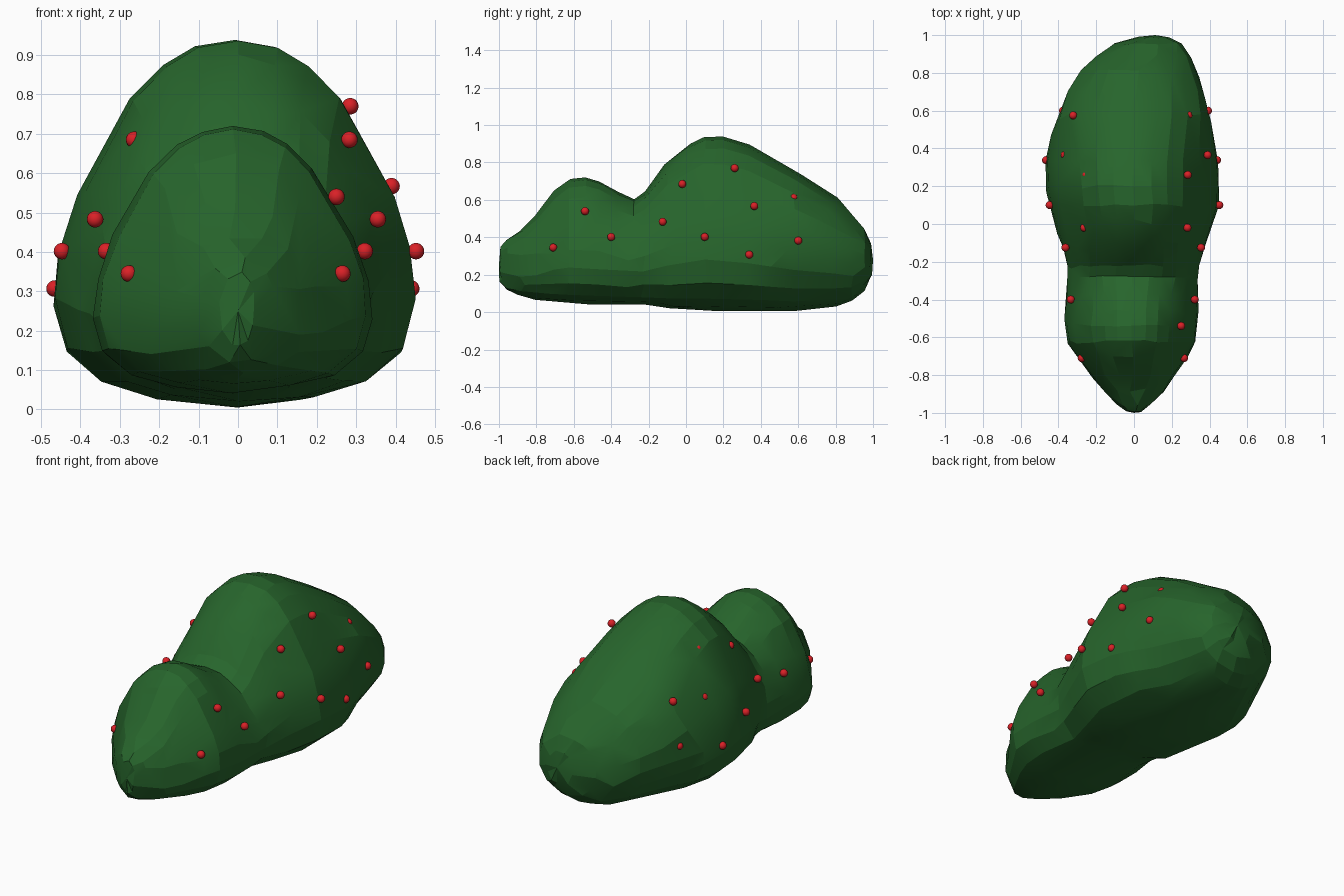
import bpy, bmesh, math, random
from mathutils import Vector

if "Cube" in bpy.data.objects:
    bpy.data.objects.remove(bpy.data.objects["Cube"])

random.seed(4)


def material(name, rgb):
    m = bpy.data.materials.new(name)
    m.diffuse_color = (*rgb, 1)
    m.use_nodes = True
    m.node_tree.nodes["Principled BSDF"].inputs["Base Color"].default_value = m.diffuse_color
    return m


green = material("leaf_green", (0.02, 0.13, 0.025))
red = material("berry_red", (0.7, 0.015, 0.02))

# Right half of the cross-section: (height fraction, half-width fraction)
section = [(0, 0), (.025, .42), (.07, .72), (.16, .93), (.29, 1), (.43, .97), (.58, .87),
           (.72, .72), (.84, .58), (.93, .4), (.98, .22), (1, 0)]

# Stations: y, bottom z, top z, half width, centre x, roundness
stations = [
    (-.99, .16, .35, .045, 0, 1), (-.95, .115, .39, .10, 0, 1), (-.88, .085, .445, .17, 0, .7),
    (-.80, .065, .52, .23, -.01, .3), (-.70, .055, .65, .295, -.012, 0),
    (-.62, .047, .71, .34, -.014, 0), (-.54, .043, .72, .352, -.015, 0),
    (-.46, .04, .70, .353, -.012, 0), (-.37, .04, .645, .353, -.01, .1),
    (-.28, .04, .603, .355, -.008, .4), (-.22, .04, .645, .357, -.005, .4),
    (-.13, .03, .765, .38, -.003, .2), (-.07, .014, .83, .40, -.003, .1),
    (.02, .01, .90, .425, 0, 0), (.10, .008, .938, .45, 0, 0), (.20, .005, .94, .46, -.008, 0),
    (.33, .003, .90, .46, -.01, .05), (.46, .003, .83, .442, -.008, .3),
    (.58, .006, .76, .405, 0, .8), (.70, .018, .68, .362, .01, 1), (.81, .032, .61, .31, .025, 1),
    (.89, .06, .525, .25, .05, 1), (.95, .115, .45, .18, .075, 1), (.985, .18, .37, .09, .10, 1),
]


def ring(bm, y, z0, z1, w, cx, rnd):
    pts = []
    for t, f in section:
        e = 2 * math.sqrt(max(t * (1 - t), 0))
        pts.append((f + (e - f) * rnd, t))
    pts += [(-f, t) for f, t in pts[-2:0:-1]]
    j = .007
    return [bm.verts.new((cx + f * w + random.uniform(-j, j) * .4,
                          y + random.uniform(-j, j),
                          z0 + t * (z1 - z0) + random.uniform(-j, j) * .3)) for f, t in pts]


# Two-humped bush: one loft with a pinched waist between the humps
bm = bmesh.new()
rings = [ring(bm, *s) for s in stations]
n = len(rings[0])
for a, b in zip(rings, rings[1:]):
    for i in range(n):
        k = (i + 1) % n
        bm.faces.new((a[i], a[k], b[k], b[i]))
for r, tip in ((rings[0], (0, -1, .25)), (rings[-1], (.11, 1, .28))):
    v = bm.verts.new(tip)
    for i in range(n):
        bm.faces.new((r[i], r[(i + 1) % n], v))
bmesh.ops.recalc_face_normals(bm, faces=bm.faces)
me = bpy.data.meshes.new("bush")
bm.to_mesh(me)
bm.free()
bush = bpy.data.objects.new("bush", me)
bpy.context.collection.objects.link(bush)
me.materials.append(green)
dec = bush.modifiers.new("irregular_facets", 'DECIMATE')
dec.ratio = .6
bpy.context.view_layer.objects.active = bush
bush.select_set(True)
bpy.ops.object.modifier_apply(modifier=dec.name)
bpy.ops.object.shade_smooth_by_angle(angle=math.radians(14))

# Berries: y, z, right x, left x
berries = [
    (-.71, .345, .265, -.277), (-.54, .54, .25, -.225), (-.40, .402, .322, -.335),
    (-.125, .483, .355, -.363), (-.02, .685, .283, -.264), (.10, .402, .452, -.447),
    (.26, .77, .285, -.253), (.365, .567, .39, -.367), (.338, .307, .44, -.466),
    (.575, .61, .288, -.322), (.60, .382, .392, -.376),
]
berry_mesh = bpy.data.meshes.new("berry")
bm = bmesh.new()
bmesh.ops.create_uvsphere(bm, u_segments=16, v_segments=10, radius=.021)
for f in bm.faces:
    f.smooth = True
bm.to_mesh(berry_mesh)
bm.free()
berry_mesh.materials.append(red)
for i, (y, z, xr, xl) in enumerate(berries):
    for side, x in (("right", xr), ("left", xl)):
        o = bpy.data.objects.new(f"berry_{side}_{i + 1}", berry_mesh)
        o.location = Vector((x, y, z))
        bpy.context.collection.objects.link(o)
